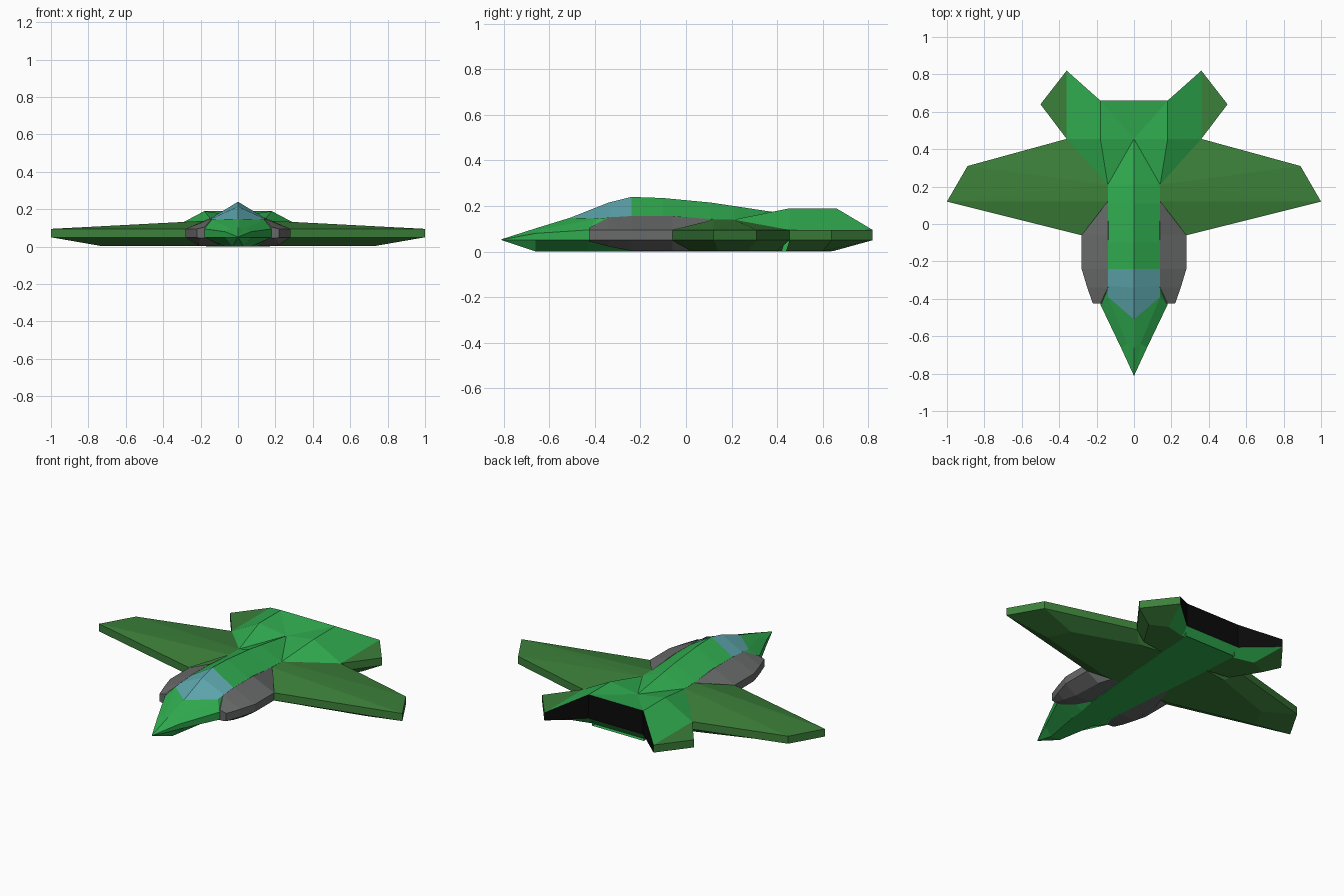
import bpy
from mathutils import Vector

if "Cube" in bpy.data.objects:
    bpy.data.objects.remove(bpy.data.objects["Cube"])


def material(name, rgb):
    m = bpy.data.materials.new(name)
    m.diffuse_color = (*rgb, 1)
    m.use_nodes = True
    m.node_tree.nodes["Principled BSDF"].inputs["Base Color"].default_value = m.diffuse_color
    return m


EMERALD = material("emerald green", (0.030, 0.42, 0.080))
DARK = material("dark green", (0.045, 0.215, 0.042))
GREY = material("intake grey", (0.14, 0.145, 0.143))
BLUE = material("canopy blue", (0.114, 0.40, 0.44))
BLACK = material("exhaust black", (0.003, 0.003, 0.003))


def half_part(name, verts, faces, mats, slots, pivot):
    """Half mesh, faces turned away from the pivot, mirrored across x = 0."""
    pts = [Vector(v) for v in verts]
    out = []
    for f in faces:
        c = sum((pts[i] for i in f), Vector()) / len(f)
        n = Vector()
        for i in range(len(f)):
            n += pts[f[i - 1]].cross(pts[f[i]])
        out.append(f if n.dot(c - Vector(pivot(c))) > 0 else f[::-1])
    me = bpy.data.meshes.new(name)
    me.from_pydata(verts, [], out)
    for m in mats:
        me.materials.append(m)
    for p, s in zip(me.polygons, slots):
        p.material_index = s
    me.validate()
    ob = bpy.data.objects.new(name, me)
    bpy.context.collection.objects.link(ob)
    mod = ob.modifiers.new("mirror", 'MIRROR')
    mod.use_clip = True
    mod.merge_threshold = 0.0005
    return ob


def strips(rings, n, closed=False):
    """Quads between neighbouring rings of n points, as (ring, column, face)."""
    return [(r, c, [r * n + c, r * n + (c + 1) % n,
                    (r + 1) * n + (c + 1) % n, (r + 1) * n + c])
            for r in range(rings - 1) for c in range(n if closed else n - 1)]


# Fuselage: y, belly x, belly z, side x, side top z, shoulder (y, x, z), ridge (y, z)
sections = [
    (-.81, .001, .050, .001, .052, -.81, .001, .053, -.81, .054),
    (-.66, .03, 0, .07, .080, -.64, .035, .095, -.66, .102),
    (-.43, .07, 0, .18, .095, -.39, .14, .145, -.51, .148),
    (-.34, .08, 0, .18, .095, -.33, .14, .150, -.34, .215),
    (-.24, .10, 0, .16, .095, -.24, .14, .155, -.24, .240),
    (-.10, .11, 0, .14, .095, -.10, .14, .155, -.10, .235),
    (.11, .13, 0, .14, .095, .11, .14, .142, .11, .215),
    (.21, .14, 0, .14, .095, .21, .14, .140, .21, .200),
    (.455, .16, 0, .16, .090, .455, .005, .160, .455, .163),
    (.64, .17, 0, .17, .090, .64, .005, .100, .64, .110),
]
verts = []
for y, bx, bz, sx, sz, hy, hx, hz, ry, rz in sections:
    verts += [(0, y, bz), (bx, y, bz), (sx, y, .05), (sx, y, sz), (hx, hy, hz), (0, ry, rz)]
quads = strips(len(sections), 6)
slots = [1 if c == 4 and r in (2, 3) else 0 for r, c, f in quads]  # canopy glass
half_part("fuselage", verts, [f for r, c, f in quads], [EMERALD, BLUE], slots,
          lambda c: (0, c.y * .9, .08))

# Engine intakes: y, outer x, bottom x, bottom z, top x, top z
intake = [
    (-.425, .22, .20, .045, .18, .105),
    (-.34, .25, .21, .022, .14, .150),
    (-.24, .28, .21, .003, .14, .156),
    (-.06, .28, .20, .003, .14, .156),
    (.12, .15, .14, .003, .14, .141),
]
verts = []
for y, ox, bx, bz, tx, tz in intake:
    verts += [(.05, y, bz), (bx, y, bz), (ox, y, .05), (ox, y, .095), (tx, y, tz), (.05, y, tz - .02)]
faces = [f for r, c, f in strips(len(intake), 6, True)] + [list(range(6))]
half_part("engine_intake", verts, faces, [GREY], [0] * len(faces), lambda c: (.14, -.2, .08))

# Wings: rim outline, smaller underside outline and a raised root
rim = [(.02, -.06), (.28, -.06), (1.0, .12), (.89, .31), (.36, .455), (.02, .455)]
under = [(.02, .02), (.22, .02), (.73, .14), (.67, .27), (.30, .40), (.02, .44)]
verts = ([(x, y, .003) for x, y in under] + [(x, y, .05) for x, y in rim]
         + [(x, y, .095) for x, y in rim] + [(.14, .12, .14), (.14, .21, .14)])
faces = [f for r, c, f in strips(3, 6)] + [list(range(6))]
faces += [[13, 14, 18], [14, 19, 18], [14, 15, 19], [15, 16, 19]]
half_part("wing", verts, faces, [DARK], [0] * len(faces), lambda c: (.3, .2, .07))

# Tail: raised deck, outer fins, notched black exhaust wall
rim = [(.36, .455), (.50, .64), (.36, .82), (.18, .66), (0, .66)]
under = [(.30, .44), (.40, .60), (.30, .65), (.18, .62), (0, .62)]
verts = ([(x, y, .003) for x, y in under] + [(x, y, .05) for x, y in rim]
         + [(x, y, .19 if i > 2 else .095) for i, (x, y) in enumerate(rim)]
         + [(0, .455, .163), (.14, .21, .14), (.18, .455, .19), (0, .40, .003)])
quads = strips(3, 5)
faces = [f for r, c, f in quads]
slots = [(2 if r else 0) if c > 1 else 1 for r, c, f in quads]
faces += [[0, 1, 2, 3, 4, 18], [10, 11, 12],                       # underside, fin top
          [16, 15, 17], [16, 17, 10], [15, 17, 13], [15, 13, 14], [17, 10, 12, 13]]
slots += [1, 1, 0, 0, 0, 0, 0]
half_part("tail", verts, faces, [EMERALD, DARK, BLACK], slots,
          lambda c: (.2, .45, .07))
